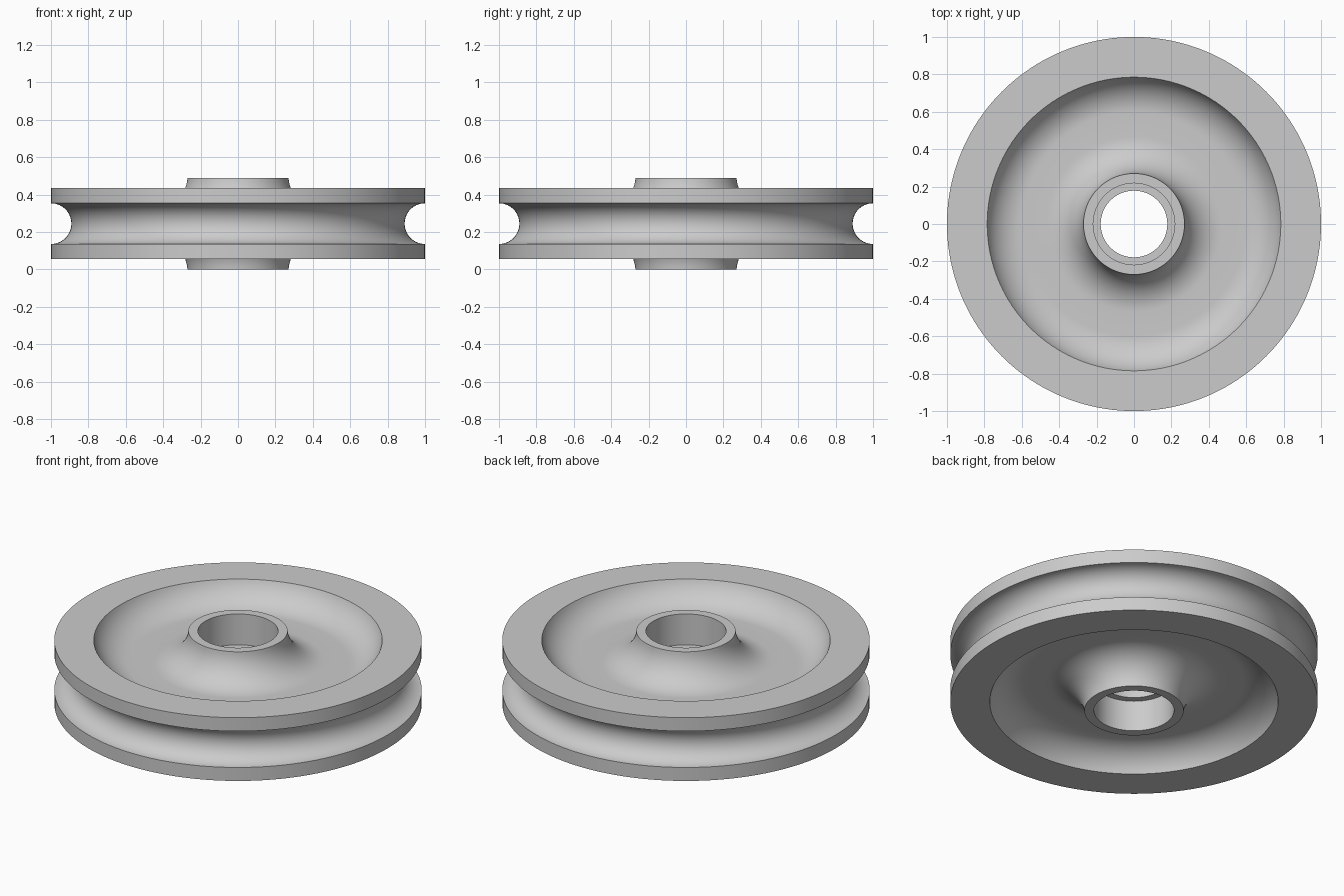
import bpy, bmesh
from math import pi, cos, sin, acos, asin, radians

cube = bpy.data.objects.get("Cube")
if cube:
    bpy.data.objects.remove(cube, do_unlink=True)

# Main dimensions, with heights measured from the middle plane
MID = 0.245
HUB_TOP, RIM_TOP, WEB = 0.245, 0.19, 0.06
HUB_R, RIM_IN, RIM_OUT = 0.27, 0.785, 1.0
BORE_R, COUNTERBORE_R = 0.178, 0.218
FILLET, GROOVE = 0.2, 0.109


def arc(cr, cz, radius, start, end, steps):
    """Points (r, z) along a circular arc, both ends included."""
    angles = [start + (end - start) * i / steps for i in range(steps + 1)]
    return [(cr + radius * cos(a), cz + radius * sin(a)) for a in angles]


# Upper half of the section: bore, hub, dished web, rim, rope groove
centre_z = WEB + FILLET
hub_start = pi - asin((HUB_TOP - centre_z) / FILLET)
rim_end = -acos((centre_z - RIM_TOP) / FILLET)
hub_cr = HUB_R - FILLET * cos(hub_start)
rim_cr = RIM_IN + FILLET * sin(rim_end)

upper = [(BORE_R, WEB), (COUNTERBORE_R, WEB), (COUNTERBORE_R, HUB_TOP)]
upper += arc(hub_cr, centre_z, FILLET, hub_start, 1.5 * pi, 16)
upper += arc(rim_cr, centre_z, FILLET, -pi / 2, -pi / 2 - rim_end, 16)
upper += [(RIM_OUT, RIM_TOP)]
upper += arc(RIM_OUT, 0, GROOVE, pi / 2, pi, 14)

# Mirror the section to the lower half, sharing the groove's deepest point
profile = upper + [(r, -z) for r, z in reversed(upper[:-1])]

# Revolve the closed section around the axle
bm = bmesh.new()
verts = [bm.verts.new((r, 0, z + MID)) for r, z in profile]
edges = [bm.edges.new((a, b)) for a, b in zip(verts, verts[1:] + verts[:1])]
bmesh.ops.spin(bm, geom=verts + edges, cent=(0, 0, 0), axis=(0, 0, 1),
               angle=2 * pi, steps=160, use_merge=True)
bmesh.ops.remove_doubles(bm, verts=bm.verts, dist=0.0001)
bmesh.ops.recalc_face_normals(bm, faces=bm.faces)
mesh = bpy.data.meshes.new("pulley_wheel")
bm.to_mesh(mesh)
bm.free()

wheel = bpy.data.objects.new("pulley_wheel", mesh)
bpy.context.collection.objects.link(wheel)

# Plain grey metal
colour = (0.6, 0.6, 0.6, 1)
mat = bpy.data.materials.new("light_grey")
mat.use_nodes = True
mat.diffuse_color = colour
mat.node_tree.nodes["Principled BSDF"].inputs["Base Color"].default_value = colour
mesh.materials.append(mat)

# Smooth curves, sharp corners
bpy.ops.object.select_all(action="DESELECT")
wheel.select_set(True)
bpy.context.view_layer.objects.active = wheel
bpy.ops.object.shade_smooth_by_angle(angle=radians(30))
